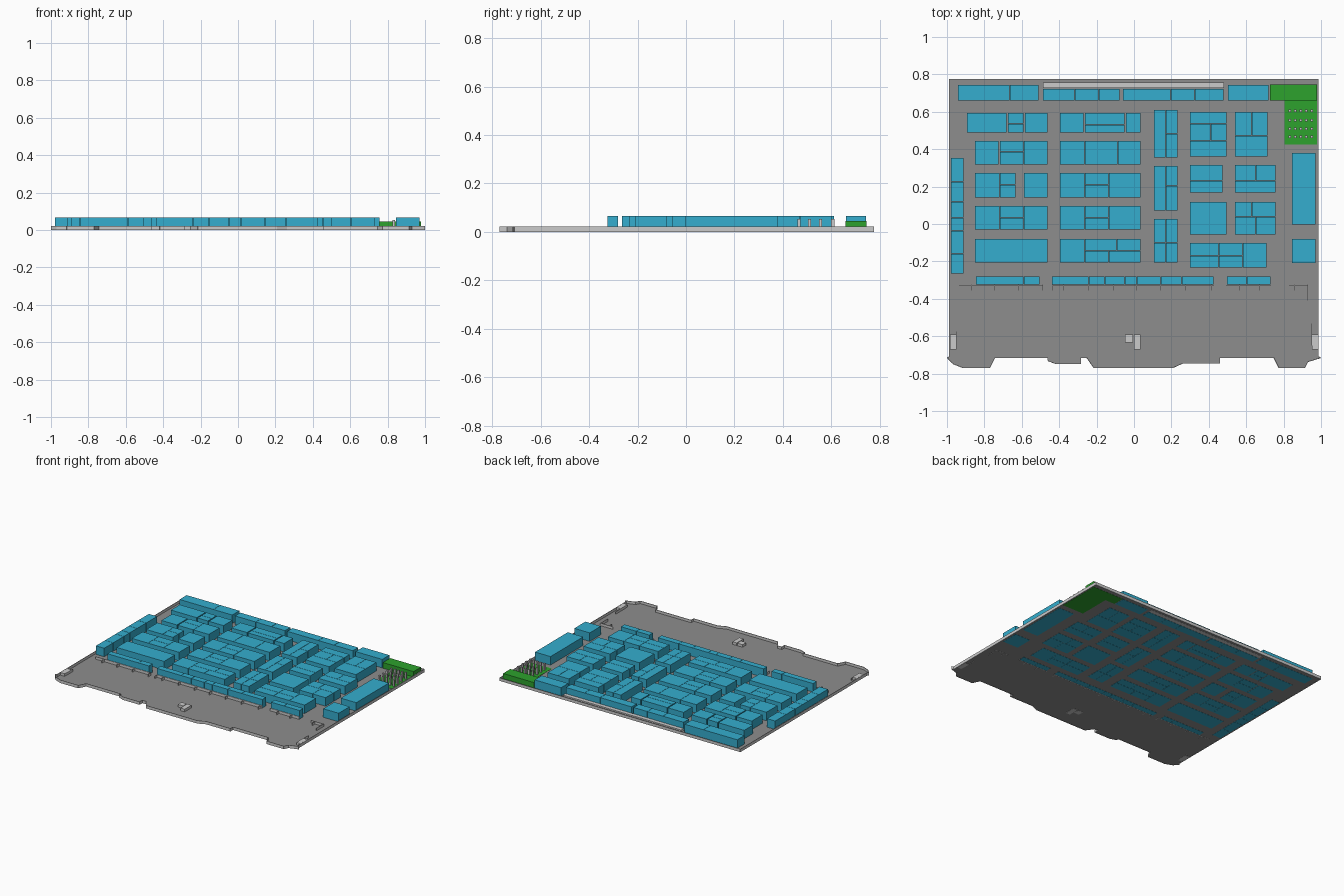
import bpy, bmesh, math
from mathutils import Matrix, Vector

if "Cube" in bpy.data.objects:
    bpy.data.objects.remove(bpy.data.objects["Cube"])

U = 187.0                      # plan units per metre; plan is drawn y-down
X0, Y0 = 1134.2, 224.3         # plan centre
WALL_H, BOOTH_H = 0.022, 0.066


def P(x, y):
    return Vector(((x - X0) / U, (Y0 - y) / U))


def material(name, rgb):
    m = bpy.data.materials.new(name)
    m.diffuse_color = (*rgb, 1)
    m.use_nodes = True
    m.node_tree.nodes["Principled BSDF"].inputs["Base Color"].default_value = m.diffuse_color
    return m


BLUE = material("booth_blue", (0.035, 0.42, 0.62))
GREEN = material("court_green", (0.026, 0.36, 0.026))
FLOOR = material("floor_grey", (0.27, 0.27, 0.27))


def finish(bm, name, mat=None):
    me = bpy.data.meshes.new(name)
    bmesh.ops.recalc_face_normals(bm, faces=bm.faces)
    bm.to_mesh(me)
    bm.free()
    ob = bpy.data.objects.new(name, me)
    bpy.context.collection.objects.link(ob)
    if mat:
        me.materials.append(mat)
    return ob


def add_box(bm, x0, y0, x1, y1, h, gap=0.0, z=0.0):
    a, b = P(x0, y1), P(x1, y0)
    size = (b.x - a.x - gap, b.y - a.y - gap, h - z)
    mat = Matrix.Translation(((a.x + b.x) / 2, (a.y + b.y) / 2, (z + h) / 2))
    bmesh.ops.create_cube(bm, size=1, matrix=mat @ Matrix.Diagonal((*size, 1)))


def add_wall(bm, p, q, t=0.005):
    a, b = P(*p), P(*q)
    d, c = b - a, (a + b) / 2
    mat = (Matrix.Translation((c.x, c.y, WALL_H / 2))
           @ Matrix.Rotation(math.atan2(d.y, d.x), 4, 'Z')
           @ Matrix.Diagonal((d.length, t, WALL_H, 1)))
    bmesh.ops.create_cube(bm, size=1, matrix=mat)


def booths(name, y0, y1, *cells):
    """Each cell is (x0, x1, optional y splits...)."""
    bm = bmesh.new()
    for x0, x1, *splits in cells:
        ys = [y0, *splits, y1]
        for a, b in zip(ys, ys[1:]):
            add_box(bm, x0, a, x1, b, BOOTH_H, 0.002)
    finish(bm, name, BLUE)


def runs(*xs):
    return list(zip(xs, xs[1:]))


# floor slab and outer rim wall
outline = [(949.5, 79.5), (1318.5, 79.5), (1318.5, 357), (1321, 358), (1308, 362),
           (1305, 368), (1279, 368), (1274, 358), (1220, 358), (1220, 363.5),
           (1183, 363.5), (1173, 368), (1094, 368), (1087, 358), (1081, 358),
           (1081, 364), (1056, 364), (1048, 361), (1048, 358), (995, 358),
           (990, 368), (963, 368), (953, 364), (947.5, 358), (949.5, 357)]
bm = bmesh.new()
face = bm.faces.new([bm.verts.new((*P(*p), 0.001)) for p in outline])
ext = bmesh.ops.extrude_face_region(bm, geom=[face])
for v in ext["geom"]:
    if isinstance(v, bmesh.types.BMVert):
        v.co.z = 0.003
finish(bm, "floor", FLOOR)

bm = bmesh.new()
for p, q in zip(outline, outline[1:] + outline[:1]):
    add_wall(bm, p, q, 0.004)
finish(bm, "outer_wall")

# lobby partition with short stub walls
bm = bmesh.new()
for a, b in [(959, 1043), (1052, 1214), (1226, 1271), (1289, 1308)]:
    add_wall(bm, (a, 285.5), (b, 285.5), 0.004)
for x in (972, 995, 1019, 1043, 1053, 1064, 1089, 1114, 1137, 1161, 1186, 1212,
          1240, 1260, 1295):
    add_wall(bm, (x, 285), (x, 291), 0.004)
add_wall(bm, (1308, 285), (1308, 301), 0.004)
finish(bm, "lobby_partition")

# service blocks in the lobby and the strip behind the back booths
bm = bmesh.new()
for b in [(950, 335, 956.5, 350), (1134, 335, 1140.5, 350), (1312, 335, 1318, 350),
          (1125, 335, 1133, 343)]:
    add_box(bm, *b, WALL_H)
add_wall(bm, (956.5, 332), (956.5, 346), 0.003)
add_wall(bm, (1312, 324), (1312, 346), 0.003)
finish(bm, "lobby_service_blocks")
bm = bmesh.new()
add_box(bm, 1043, 83, 1224, 88.5, WALL_H)
finish(bm, "back_service_strip")

# booths along the outer walls
booths("back_booths_left", 85, 101, *runs(958, 1010, 1039))
booths("back_booths_middle", 89, 101, *runs(1043, 1075, 1099, 1120),
       *runs(1123, 1171, 1195, 1224))
booths("back_booths_right", 85, 101, (1228, 1269))
booths("left_booths", 158, 274, (951, 964, 182, 202, 218, 231, 254))
booths("right_booth_large", 153, 225, (1292, 1316))
booths("right_booth_small", 239, 263.5, (1292, 1316))
booths("front_booths", 276.5, 285, *runs(976, 1024, 1040),
       *runs(1052, 1089, 1105, 1125, 1137, 1161, 1182, 1214), *runs(1227, 1247, 1271))

# first column of islands
booths("island_a1", 113, 133, (967, 1007), (1008, 1024, 124), (1025, 1048))
booths("island_a2", 141, 165, (975, 999), (1000, 1024, 152), (1024, 1048))
booths("island_a3", 173, 198, (975, 1000), (1000, 1016, 185), (1024, 1048))
booths("island_a4", 206, 230, (975, 1000), (1000, 1024, 218), (1024, 1048))
booths("island_a5", 239, 263, (975, 1048))

# second column
booths("island_b1", 113, 133, (1060, 1084), (1085, 1125, 125), (1126, 1141))
booths("island_b2", 141, 165, *runs(1060, 1085, 1118, 1141))
booths("island_b3", 173, 198, (1060, 1085), (1085, 1109, 185), (1109, 1141))
booths("island_b4", 206, 230, (1060, 1085), (1085, 1109, 218), (1109, 1141))
booths("island_b5_left", 239, 263, (1060, 1085))
booths("island_b5_back", 239, 251, *runs(1085, 1117, 1141))
booths("island_b5_front", 251, 263, *runs(1085, 1109, 1141))

# narrow third column
booths("island_c1", 110, 158, (1154, 1166), (1166, 1178, 134))
booths("island_c2", 166, 211, (1154, 1166), (1166, 1178, 186))
booths("island_c3", 219, 263, (1154, 1166, 243), (1166, 1178, 243))

# fourth column
booths("island_d1_back", 112, 124, (1190, 1227))
booths("island_d1_middle", 124, 141, *runs(1190, 1211, 1227))
booths("island_d1_front", 141, 157, (1190, 1227))
booths("island_d2", 165, 193, (1190, 1223, 181))
booths("island_d3", 202, 235, (1190, 1227))
booths("island_d4", 243, 268, (1190, 1219, 256), (1219, 1243, 256), (1243, 1267))

# fifth column
booths("island_e1_back", 112, 136, *runs(1235, 1252, 1268))
booths("island_e1_front", 136, 157, (1235, 1268))
booths("island_e2_back", 165, 181, *runs(1235, 1256, 1276))
booths("island_e2_front", 181, 193, (1235, 1276))
booths("island_e3_back", 202, 217, *runs(1235, 1252, 1276))
booths("island_e3_front", 217, 235, *runs(1235, 1256, 1276))

# dining corner: counter, seating floor, tables
bm = bmesh.new()
add_box(bm, 1270, 85, 1317, 101, 0.045)
finish(bm, "dining_counter", GREEN)
bm = bmesh.new()
add_box(bm, 1284.5, 101, 1317, 145, 0.005)
finish(bm, "dining_floor", GREEN)
bm = bmesh.new()
for x in (1290, 1295.5, 1301, 1306.5, 1312):
    for y in (111, 120.5, 129, 137):
        add_box(bm, x - 1.2, y - 1.2, x + 1.2, y + 1.2, 0.053, z=0.005)
finish(bm, "dining_tables")
